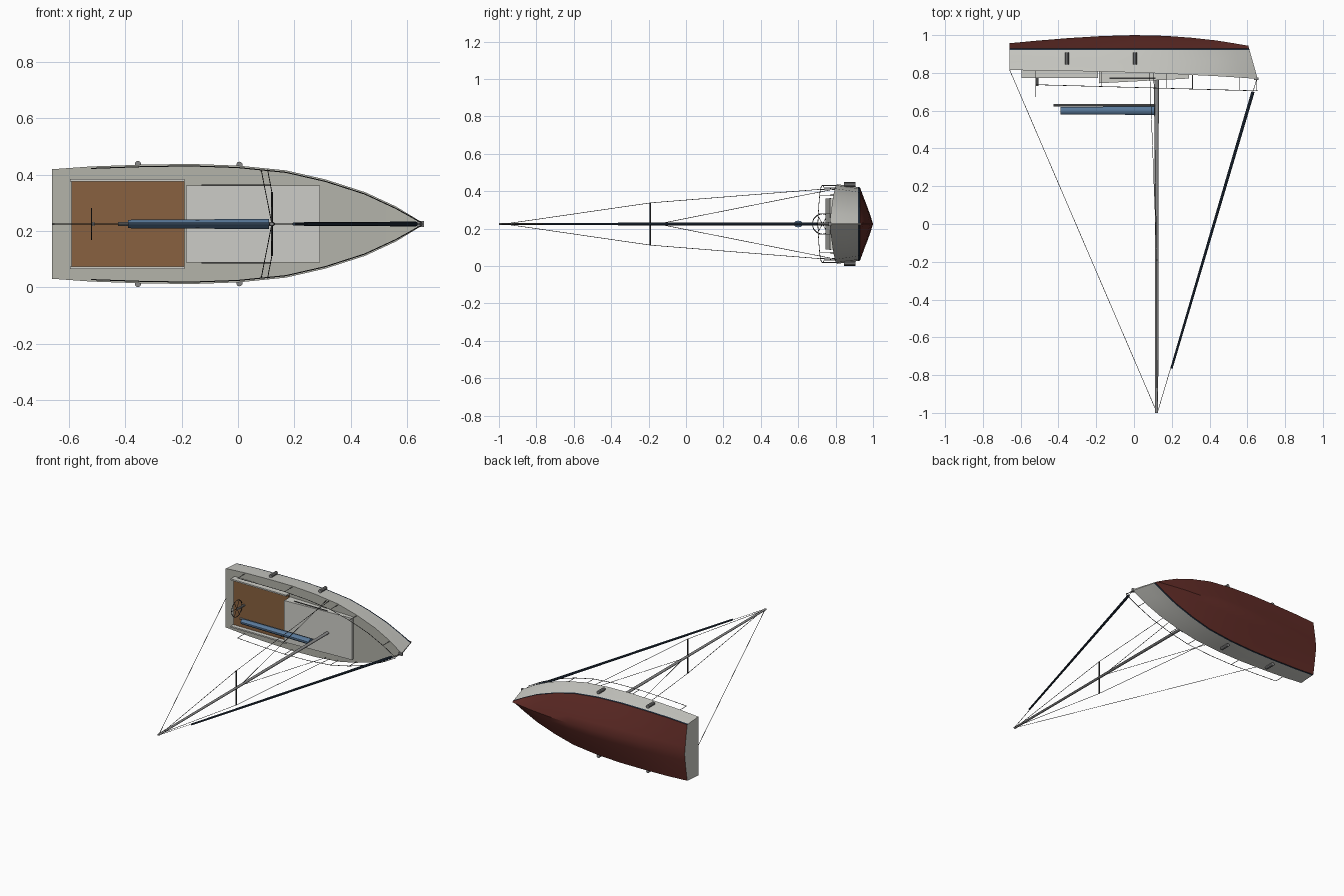
import bpy, bmesh, math
from mathutils import Vector

if "Cube" in bpy.data.objects:
    bpy.data.objects.remove(bpy.data.objects["Cube"])

C = 0.225  # centreline height; boat lies with its mast towards -y


def mat(name, r, g, b):
    m = bpy.data.materials.new(name)
    m.diffuse_color = (r, g, b, 1)
    m.use_nodes = True
    m.node_tree.nodes["Principled BSDF"].inputs["Base Color"].default_value = m.diffuse_color
    return m


WHITE = mat("gelcoat", 0.62, 0.62, 0.58)
DECK = mat("deck_grey", 0.45, 0.45, 0.40)
RED = mat("antifouling", 0.12, 0.025, 0.02)
NAVY = mat("navy", 0.02, 0.035, 0.06)
BLUE = mat("sail_cover", 0.10, 0.19, 0.32)
TEAK = mat("teak", 0.25, 0.12, 0.05)
METAL = mat("metal", 0.25, 0.25, 0.25)
DARK = mat("dark_wire", 0.04, 0.04, 0.04)


def finish(name, bm, *mats, smooth=True):
    bmesh.ops.recalc_face_normals(bm, faces=bm.faces)
    me = bpy.data.meshes.new(name)
    bm.to_mesh(me)
    bm.free()
    ob = bpy.data.objects.new(name, me)
    bpy.context.collection.objects.link(ob)
    for m in mats:
        me.materials.append(m)
    if smooth:
        bpy.ops.object.select_all(action='DESELECT')
        ob.select_set(True)
        bpy.context.view_layer.objects.active = ob
        bpy.ops.object.shade_smooth_by_angle(angle=math.radians(35))
    return ob


def tube(name, pts, r, m, n=6, r2=None, flat=1.0):
    """Straight rods through pts; flat squeezes the section along z."""
    bm = bmesh.new()
    for a, b in zip(pts, pts[1:]):
        a, b = Vector(a), Vector(b)
        d = b - a
        vs = bmesh.ops.create_cone(bm, cap_ends=True, segments=n, radius1=r,
                                   radius2=r if r2 is None else r2, depth=d.length)["verts"]
        rot = d.to_track_quat('Z', 'Y')
        for v in vs:
            v.co = rot @ v.co + (a + b) / 2
            v.co.z = C + (v.co.z - C) * flat if flat != 1 else v.co.z
    return finish(name, bm, m)


def box(name, x, y, z, m, slope=0):
    """Box from ranges; slope lowers the forward end of the top face."""
    bm = bmesh.new()
    vs = bmesh.ops.create_cube(bm, size=1)["verts"]
    for v in vs:
        s = v.co.copy()
        v.co = [sum(r) / 2 + k * (r[1] - r[0]) for r, k in zip((x, y, z), s)]
        if s.x > 0 and s.y < 0:
            v.co.y += slope
    return finish(name, bm, m, smooth=False)


# Hull stations: x, half beam, sheer y, keel y, waterline beam ratio
ST = [(-.66, .194, .815, .957, .95), (-.52, .204, .813, .970, .94), (-.35, .210, .810, .984, .93),
      (-.17, .213, .807, .995, .92), (0, .207, .802, 1.0, .91), (.17, .190, .796, .996, .89),
      (.31, .158, .789, .986, .85), (.45, .113, .782, .972, .79), (.56, .062, .775, .957, .70),
      (.655, .004, .768, .944, .6)]


def half_section(x, hb, sy, ky, k):
    wl = hb * k
    pts = [(sy, hb), (.86, hb * (.55 + .45 * k)), (.920, wl * 1.01), (.930, wl)]
    for i in range(1, 5):
        t = i / 4
        pts.append((.930 + (ky - .930) * (.75 * t + .25 * math.sin(t * math.pi / 2)), wl * (1 - t)))
    rake = .05 * max(x / .655, 0) ** 3
    return [(x - rake * (y - sy) / (.944 - .768), y, z) for y, z in pts]


bm = bmesh.new()
rings = []
for s in ST:
    h = half_section(*s)
    full = h + [(x, y, -z) for x, y, z in h[-2::-1]]
    rings.append([bm.verts.new((x, y, C + z)) for x, y, z in full])
n = len(rings[0])
for a, b in zip(rings, rings[1:]):
    for j in range(n - 1):
        f = bm.faces.new((a[j], a[j + 1], b[j + 1], b[j]))
        e = min(j, n - 2 - j)
        f.material_index = 0 if e < 2 else 1 if e == 2 else 2
    bm.faces.new((a[0], b[0], b[-1], a[-1])).material_index = 3
bm.faces.new(rings[0])
bm.faces.new(rings[-1])
finish("hull", bm, WHITE, NAVY, RED, DECK)

# Cabin, cockpit and coamings
box("cabin", (-.185, .29), (.745, .81), (C - .137, C + .137), WHITE, slope=.025)
box("cockpit_sole", (-.59, -.19), (.797, .82), (.075, .378), TEAK)
for s, side in ((1, "port"), (-1, "starboard")):
    def Z(d): return C + s * d
    box("coaming_" + side, (-.595, -.19), (.772, .82), sorted((Z(.151), Z(.160))), WHITE)
    box("cabin_window_" + side, (-.13, .115), (.767, .775), sorted((Z(.135), Z(.1395))), DARK)
    # Fenders
    for i, (x, hb) in enumerate(((-.355, .213), (.005, .210))):
        tube(f"fender_{side}_{i}", [(x, .845, Z(hb)), (x, .907, Z(hb))], .011, METAL, 10)
    # Lifeline and stanchions just inside the sheer
    rail = [(x, .7375 - .0325 * (x + .52) / 1.17, Z(max(hb - .007, .002))) for x, hb, *_ in ST[1:]]
    tube("lifeline_" + side, rail, .0018, DARK)
    for i in (0, 2, 4, 5, 7):
        x, y, z = rail[i]
        tube(f"stanchion_{side}_{i}", [(x, y, z), (x, ST[i + 1][2], z)], .002, METAL)
    # Standing rigging
    tube("spreader_" + side, [(.12, -.19, C), (.12, -.19, Z(.113))], .004, DARK)
    tube("cap_shroud_" + side, [(.122, -.97, C), (.12, -.19, Z(.113)), (.105, .80, Z(.192))], .0015, DARK)
    tube("lower_shroud_" + side, [(.12, -.15, C), (.083, .80, Z(.188))], .0015, DARK)

# Mast, boom and stowed mainsail
tube("mast", [(.12, .77, C), (.12, -1, C)], .0115, METAL, 12, r2=.008, flat=.7)
tube("boom", [(.115, .629, C), (-.425, .629, C)], .007, METAL, 8)
sail = tube("stowed_mainsail", [(.11, 0, C), (-.39, 0, C)], .024, BLUE, 10, r2=.020, flat=.75)
sail.location.y = .6

# Forestay, furled headsail and backstay
tube("forestay", [(.65, .768, C), (.125, -.995, C)], .0015, DARK)
tube("furled_headsail", [(.630, .70, C), (.198, -.765, C)], .0085, NAVY, 8, r2=.006)
tube("backstay", [(-.658, .815, C), (.12, -.995, C)], .0015, DARK)

# Bow fitting and pulpit post
box("bow_fitting", (.635, .66), (.762, .775), (C - .010, C + .010), METAL)
tube("pulpit_post", [(.65, .705, C), (.65, .77, C)], .002, METAL)

# Steering pedestal and wheel
tube("steering_pedestal", [(-.512, .80, C), (-.512, .73, C)], .007, METAL, 8)
rim = [(-.52, .73 + .055 * math.cos(i * math.pi / 6), C + .055 * math.sin(i * math.pi / 6)) for i in range(13)]
tube("steering_wheel_rim", rim, .002, DARK)
for i in range(3):
    tube(f"wheel_spoke_{i}", [rim[i * 2], rim[i * 2 + 6]], .0015, DARK)
